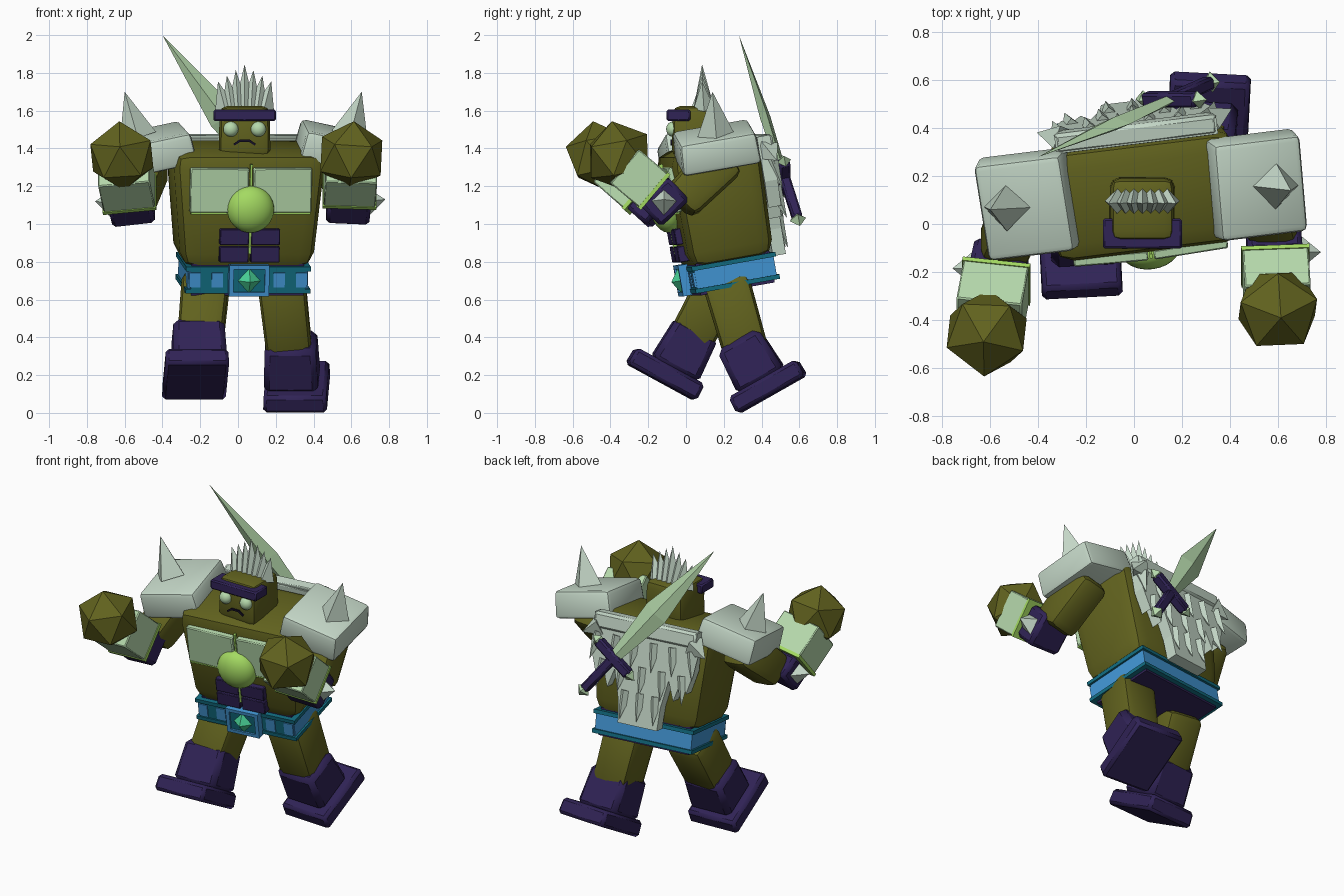
import bpy, bmesh
from math import radians
from mathutils import Matrix, Vector, Euler

cube = bpy.data.objects.get("Cube")
if cube:
    bpy.data.objects.remove(cube, do_unlink=True)


def material(name, *srgb):
    lin = [(c / 255 / 12.92 if c < 11 else ((c / 255 + 0.055) / 1.055) ** 2.4) for c in srgb] + [1]
    m = bpy.data.materials.new(name)
    m.use_nodes = True
    m.diffuse_color = lin
    m.node_tree.nodes["Principled BSDF"].inputs["Base Color"].default_value = lin
    return m


OLIVE = material("olive", 97, 98, 30)
PURPLE = material("dark purple", 48, 35, 86)
BONE = material("pale grey", 197, 216, 200)
PALE = material("pale green", 182, 217, 172)
LIME = material("lime", 164, 218, 98)
BLUE = material("blue", 66, 150, 212)
TEAL = material("teal", 18, 108, 128)
GEM = material("emerald", 72, 208, 150)
DARK = material("near black", 20, 14, 36)


def place(x, y, z, rx=0, ry=0, rz=0):
    rot = Euler([radians(a) for a in (rx, ry, rz)]).to_matrix().to_4x4()
    return Matrix.Translation((x, y, z)) @ rot


def finish(name, bm, mat, matrix, smooth=False):
    bmesh.ops.recalc_face_normals(bm, faces=bm.faces)
    mesh = bpy.data.meshes.new(name)
    bm.to_mesh(mesh)
    bm.free()
    mesh.materials.append(mat)
    obj = bpy.data.objects.new(name, mesh)
    bpy.context.collection.objects.link(obj)
    obj.matrix_world = matrix
    if smooth:
        bpy.ops.object.select_all(action='DESELECT')
        obj.select_set(True)
        bpy.context.view_layer.objects.active = obj
        bpy.ops.object.shade_smooth_by_angle(angle=radians(40))


def block(name, mat, matrix, size, bevel=0, top=(1, 1), segments=1):
    """Box whose top may be scaled, with optional bevelled edges."""
    bm = bmesh.new()
    bmesh.ops.create_cube(bm, size=1)
    for v in bm.verts:
        k = top if v.co.z > 0 else (1, 1)
        v.co = Vector((v.co.x * size[0] * k[0], v.co.y * size[1] * k[1], v.co.z * size[2]))
    if bevel:
        bmesh.ops.bevel(bm, geom=bm.edges[:], offset=bevel, segments=segments,
                        profile=0.5, affect='EDGES')
    finish(name, bm, mat, matrix, bevel > 0)


def along(a, b):
    """Frame at the middle of a-b with z running from a to b."""
    a, b = Vector(a), Vector(b)
    z = (b - a).normalized()
    ref = Vector((1, 0, 0)) if abs(z.x) < 0.9 else Vector((0, 1, 0))
    y = z.cross(ref).normalized()
    rot = Matrix((y.cross(z), y, z)).transposed().to_4x4()
    return Matrix.Translation((a + b) / 2) @ rot, (b - a).length


def limb(name, mat, a, b, width, depth, bevel=0.02, top=(1, 1), segments=1):
    m, length = along(a, b)
    block(name, mat, m, (width, depth, length), bevel, top, segments)


def spike(name, mat, a, b, radius, parent=Matrix()):
    m, length = along(a, b)
    bm = bmesh.new()
    bmesh.ops.create_cone(bm, cap_ends=True, segments=4, radius1=radius, radius2=0, depth=length)
    finish(name, bm, mat, parent @ m)


def octahedron(name, mat, matrix, scale):
    bm = bmesh.new()
    for s in (1, -1):
        bmesh.ops.create_cone(bm, cap_ends=False, segments=4, radius1=1, radius2=0, depth=1,
                              matrix=Matrix.Diagonal((1, 1, s, 1)) @ Matrix.Translation((0, 0, 0.5)))
    bmesh.ops.remove_doubles(bm, verts=bm.verts, dist=0.001)
    finish(name, bm, mat, matrix @ Matrix.Diagonal((*scale, 1)))


def ball(name, mat, matrix, scale):
    bm = bmesh.new()
    bmesh.ops.create_uvsphere(bm, u_segments=24, v_segments=16, radius=1)
    finish(name, bm, mat, matrix @ Matrix.Diagonal((*scale, 1)), True)


# Torso, leaning forward and turned a little
BODY = place(0.027, 0.225, 0.73, 10, 0, 7)
block("torso", OLIVE, BODY @ place(0, 0, 0.38), (0.7, 0.45, 0.63), 0.085, (1.17, 1.08), 2)
block("pelvis", PURPLE, BODY @ place(0, 0, 0.01), (0.6, 0.4, 0.17))
block("chest_seam", LIME, BODY @ place(0, -0.255, 0.4), (0.012, 0.02, 0.48))
for s in (-1, 1):
    block("chest_plate", PALE, BODY @ place(s * 0.168, -0.25, 0.5, 0, 0, s * 2), (0.312, 0.04, 0.24), 0.006)
    block("chest_trim", LIME, BODY @ place(s * 0.168, -0.252, 0.377), (0.3, 0.03, 0.01))
    for z in (0.155, 0.249):
        block("belly_plate", PURPLE, BODY @ place(s * 0.083, -0.235, z), (0.154, 0.06, 0.085), 0.004)
ball("chest_orb", LIME, BODY @ place(0, -0.265, 0.4), (0.125, 0.085, 0.125))

# Belt
block("belt_band", BLUE, BODY @ place(0, 0, 0.012), (0.64, 0.43, 0.11))
for z in (-0.048, 0.072):
    block("belt_rim", TEAL, BODY @ place(0, 0, z), (0.665, 0.455, 0.024))
block("belt_front", TEAL, BODY @ place(0, -0.217, 0.012), (0.61, 0.008, 0.1))
for x in (-0.285, -0.165, 0.165, 0.285):
    block("belt_stud", BLUE, BODY @ place(x, -0.221, 0.012), (0.06, 0.012, 0.08))
block("buckle_plate", TEAL, BODY @ place(0, -0.24, 0.015), (0.18, 0.04, 0.13))
for s in (-1, 1):
    block("buckle_side", BLUE, BODY @ place(s * 0.095, -0.245, 0.015), (0.024, 0.05, 0.165))
    block("buckle_bar", BLUE, BODY @ place(0, -0.245, 0.015 + s * 0.072), (0.2, 0.05, 0.022))
octahedron("buckle_gem", GEM, BODY @ place(0, -0.262, 0.015), (0.06, 0.045, 0.065))

# Head
HX = 0.035
block("head", OLIVE, place(HX, 0.06, 1.49), (0.275, 0.27, 0.27), 0.04, (0.96, 0.96), 2)
block("brow_band", PURPLE, place(HX, -0.04, 1.575), (0.33, 0.125, 0.06), 0.008)
for s in (-1, 1):
    ball("eye", PALE, place(HX + s * 0.073, -0.07, 1.502), (0.04, 0.035, 0.04))
    block("mouth_corner", DARK, place(HX + s * 0.04, -0.077, 1.431, 0, s * 35), (0.04, 0.009, 0.012))
block("mouth", DARK, place(HX, -0.077, 1.441), (0.05, 0.009, 0.012))
for i in range(-3, 4):
    spike("crest_spike", BONE, (HX + i * 0.034, 0.095, 1.61),
          (HX + i * 0.047, 0.085, 1.845 - 0.03 * abs(i)), 0.056)

# Shoulder pads and arms: each side has its own pose
ARMS = {
    1: dict(pad=(0.512, 0.16, 1.405), tip=(0.655, 0.14, 1.70), root=(0.59, 0.16, 1.465),
            shoulder=(0.52, 0.21, 1.36), elbow=(0.585, -0.04, 1.105), low=(0.58, -0.06, 1.06),
            wrist=(0.59, -0.175, 1.18), hand=(0.60, -0.33, 1.31), fist=(0.60, -0.355, 1.36)),
    -1: dict(pad=(-0.445, 0.08, 1.395), tip=(-0.60, 0.06, 1.70), root=(-0.53, 0.07, 1.46),
             shoulder=(-0.46, 0.12, 1.34), elbow=(-0.55, -0.115, 1.11), low=(-0.55, -0.13, 1.06),
             wrist=(-0.575, -0.24, 1.16), hand=(-0.605, -0.40, 1.30), fist=(-0.615, -0.455, 1.36)),
}
for s, p in ARMS.items():
    block("shoulder_pad", BONE, place(*p["pad"], 10, s * 12, 7), (0.385, 0.425, 0.17), 0.025, (0.96, 0.96), 2)
    spike("shoulder_spike", BONE, p["root"], p["tip"], 0.1)
    limb("upper_arm", OLIVE, p["shoulder"], p["elbow"], 0.21, 0.25, 0.05, (1, 0.85), 2)
    limb("forearm", PURPLE, p["low"], p["wrist"], 0.23, 0.21, 0.02)
    limb("bracer", PALE, p["wrist"], p["hand"], 0.275, 0.235, 0.006)
    wrist, hand = Vector(p["wrist"]), Vector(p["hand"])
    d = (hand - wrist).normalized()
    limb("bracer_trim", LIME, wrist - d * 0.012, wrist + d * 0.008, 0.285, 0.244, 0)
    mid = (wrist + Vector(p["low"])) / 2
    spike("elbow_spike", BONE, mid + Vector((s * 0.1, 0, 0)), mid + Vector((s * 0.195, 0.0, 0.01)), 0.078)
    bm = bmesh.new()
    bmesh.ops.create_icosphere(bm, subdivisions=1, radius=0.188)
    finish("fist", bm, OLIVE, place(*p["fist"], 12, 0, 20 * s))

# Legs in mid stride: foot frame, then boot and thigh
LEGS = (((-0.225, -0.11, 0.206), -28.5, 0.03, (-0.17, 0.19, 0.70)),
        ((0.31, 0.433, 0.14), 29.5, -0.015, (0.23, 0.21, 0.70)))
for centre, tilt, shift, hip in LEGS:
    side = 1 if centre[0] > 0 else -1
    foot = place(*centre, tilt, 0, -3 * side)
    block("foot", PURPLE, foot, (0.34, 0.415, 0.1), 0.018, (0.97, 0.98))
    block("boot", PURPLE, foot @ place(-side * 0.022, shift, 0.165), (0.29, 0.28, 0.26), 0.03, (0.93, 0.88))
    knee = foot @ Vector((-side * 0.03, shift, 0.2))
    limb("thigh", OLIVE, knee, hip, 0.24, 0.24, 0.045, (1.05, 1.05), 2)

# Ragged hide on the back
half = [(0.34, 0.7), (0.34, 0.46), (0.30, 0.32), (0.27, 0.42), (0.22, 0.26),
        (0.18, 0.38), (0.14, 0.2), (0.13, 0.06)]
outline = half + [(-x, z) for x, z in reversed(half)]
bm = bmesh.new()
face = bm.faces.new([bm.verts.new((x, 0.235, z)) for x, z in outline])
ext = bmesh.ops.extrude_face_region(bm, geom=[face])
bmesh.ops.translate(bm, verts=[v for v in ext["geom"] if isinstance(v, bmesh.types.BMVert)], vec=(0, 0.07, 0))
finish("back_hide", bm, BONE, BODY)
block("hide_collar", BONE, BODY @ place(0, 0.275, 0.655), (0.68, 0.085, 0.1), 0.015)
for z, count, width in ((0.58, 6, 0.31), (0.42, 5, 0.26), (0.26, 3, 0.1)):
    for i in range(count):
        x = width * (2 * i / (count - 1) - 1)
        spike("hide_tuft", BONE, (x, 0.285, z), (x * 1.1, 0.325, z - 0.17), 0.045, BODY)
for s in (-1, 1):
    spike("hide_side_tuft", BONE, (s * 0.31, 0.28, 0.62), (s * 0.41, 0.31, 0.56), 0.07, BODY)

# Sword slung across the back
tip, end = Vector((-0.4, 0.28, 2.0)), Vector((0.34, 0.6, 1.0))
axis = (tip - end).normalized()
out = BODY.to_3x3() @ Vector((0, 1, 0))
cross = axis.cross(out).normalized()
flat = cross.cross(axis)
guard = end.lerp(tip, 0.25)
S = Matrix.Translation(guard) @ Matrix((cross, flat, axis)).transposed().to_4x4()
reach = (tip - guard).length
bm = bmesh.new()
rings = []
for z, w, t in ((0, 0.035, 0.02), (reach * 0.42, 0.08, 0.028)):
    rings.append([bm.verts.new(c) for c in ((w, 0, z), (0, t, z), (-w, 0, z), (0, -t, z))])
point = bm.verts.new((0, 0, reach))
bm.faces.new(rings[0])
for i in range(4):
    j = (i + 1) % 4
    bm.faces.new((rings[0][i], rings[0][j], rings[1][j], rings[1][i]))
    bm.faces.new((rings[1][i], rings[1][j], point))
finish("sword_blade", bm, PALE, S)
block("sword_guard", PURPLE, S, (0.27, 0.06, 0.06), 0.01)
block("sword_grip", PURPLE, S @ place(0, 0, -0.14), (0.055, 0.055, 0.28), 0.01)
octahedron("sword_pommel", PALE, S @ place(0, 0, -0.29), (0.045, 0.045, 0.045))
for s in (-1, 1):
    octahedron("guard_tip", PALE, S @ place(s * 0.14, 0, 0), (0.045, 0.038, 0.038))
